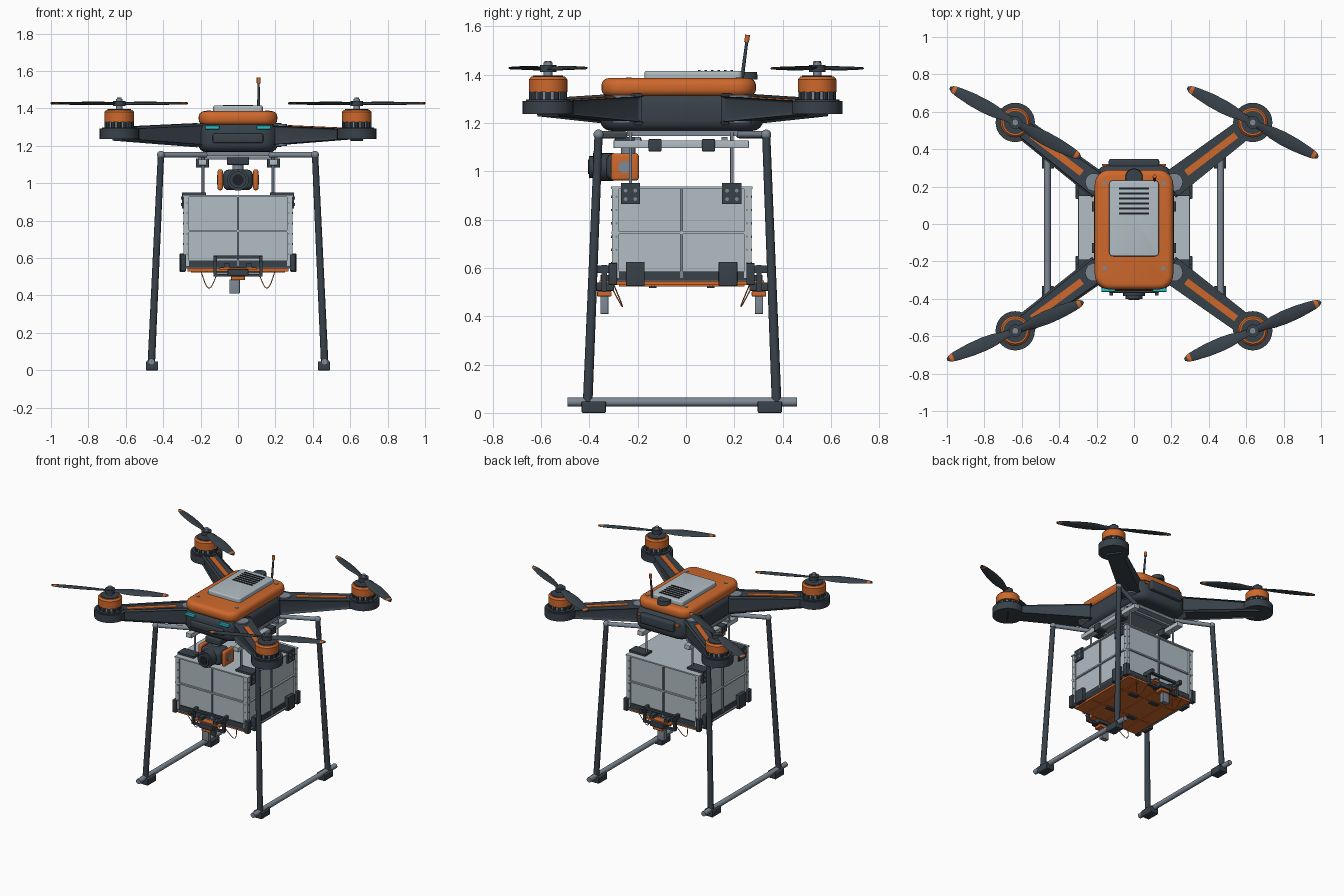
import bpy, bmesh, math
from mathutils import Vector, Matrix

old = bpy.data.objects.get("Cube")
if old:
    bpy.data.objects.remove(old, do_unlink=True)


def material(name, *rgb):
    m = bpy.data.materials.new(name)
    m.use_nodes = True
    m.diffuse_color = (*rgb, 1)
    m.node_tree.nodes["Principled BSDF"].inputs["Base Color"].default_value = (*rgb, 1)
    return m


DARK = material("dark slate", .04, .054, .068)
ORANGE = material("orange", .62, .14, .025)
LIGHT = material("light grey", .44, .51, .55)
STEEL = material("steel grey", .21, .25, .30)
BLACK = material("near black", .012, .015, .02)
CYAN = material("cyan light", .02, .5, .58)


def finish(name, bm, *mats):
    bmesh.ops.recalc_face_normals(bm, faces=bm.faces)
    me = bpy.data.meshes.new(name)
    bm.to_mesh(me)
    bm.free()
    for m in mats:
        me.materials.append(m)
    ob = bpy.data.objects.new(name, me)
    bpy.context.collection.objects.link(ob)
    return ob


def box(name, center, size, mat, bevel=0, corner=0):
    """Box with optional rounded vertical corners and rounded rims."""
    bm = bmesh.new()
    bmesh.ops.create_cube(bm, size=1)
    bmesh.ops.scale(bm, vec=size, verts=bm.verts)
    if corner:
        up = [e for e in bm.edges if abs(e.verts[0].co.z - e.verts[1].co.z) > 1e-4]
        bmesh.ops.bevel(bm, geom=up, offset=corner, segments=6, profile=.5, affect='EDGES')
    if bevel:
        rim = [e for e in bm.edges if not corner or
               abs(e.verts[0].co.z - e.verts[1].co.z) < 1e-4]
        bmesh.ops.bevel(bm, geom=rim, offset=bevel, segments=4, profile=.5, affect='EDGES')
    bmesh.ops.translate(bm, vec=center, verts=bm.verts)
    return finish(name, bm, mat)


def rod(name, a, b, r, mat, r2=None, sides=20):
    a, b = Vector(a), Vector(b)
    bm = bmesh.new()
    turn = (b - a).to_track_quat('Z', 'Y').to_matrix().to_4x4()
    bmesh.ops.create_cone(bm, cap_ends=True, segments=sides, radius1=r,
                          radius2=r if r2 is None else r2, depth=(b - a).length,
                          matrix=Matrix.Translation((a + b) / 2) @ turn)
    return finish(name, bm, mat)


def disc(name, x, y, z0, z1, r, mat, r2=None, sides=32):
    return rod(name, (x, y, z0), (x, y, z1), r, mat, r2, sides)


def ball(name, center, r, mat, squash=1):
    bm = bmesh.new()
    bmesh.ops.create_uvsphere(bm, u_segments=20, v_segments=12, radius=r)
    bmesh.ops.scale(bm, vec=(1, 1, squash), verts=bm.verts)
    bmesh.ops.translate(bm, vec=center, verts=bm.verts)
    return finish(name, bm, mat)


def beam(name, a, b, size_a, size_b, mat, bevel=0):
    """Tapered beam from a to b; sizes are (width, height) at each end."""
    a, b = Vector(a), Vector(b)
    side = (b - a).cross(Vector((0, 0, 1))).normalized()
    bm = bmesh.new()
    bmesh.ops.create_cube(bm, size=1)
    for v in bm.verts:
        end, (w, h) = (a, size_a) if v.co.x < 0 else (b, size_b)
        v.co = end + side * w * v.co.y + Vector((0, 0, h * v.co.z))
    if bevel:
        bmesh.ops.bevel(bm, geom=bm.edges[:], offset=bevel, segments=3, profile=.5,
                        affect='EDGES')
    return finish(name, bm, mat)


def propeller(name, x, y, z, angle):
    """Two lens-section blades with an orange band near each tip."""
    stations = [(.015, .035), (.07, .045), (.12, .066), (.18, .075), (.26, .071),
                (.33, .056), (.36, .047), (.38, .036), (.396, .012)]
    bm = bmesh.new()
    for flip in (0, math.pi):
        rings = []
        for r, chord in stations:
            pitch = math.radians(16 - 30 * r)
            ring = []
            for k in range(8):
                t = k * math.tau / 8
                u, w = math.cos(t) * chord / 2, math.sin(t) * .006
                p = Vector((r, u * math.cos(pitch), u * math.sin(pitch) + w))
                ring.append(bm.verts.new(Matrix.Rotation(angle + flip, 3, 'Z') @ p))
            rings.append(ring)
        for i, (p, q) in enumerate(zip(rings, rings[1:])):
            for k in range(8):
                f = bm.faces.new((p[k], p[k - 1], q[k - 1], q[k]))
                f.material_index = int(i == len(stations) - 3)
        bm.faces.new(rings[0])
        bm.faces.new(rings[-1])
    bmesh.ops.translate(bm, vec=(x, y, z), verts=bm.verts)
    return finish(name, bm, DARK, ORANGE)


# Body
box("hull", (0, -.018, 1.245), (.43, .675, .155), DARK, .045, .09)
box("top_shell", (0, -.03, 1.348), (.42, .64, .075), ORANGE, .03, .08)
box("top_panel", (0, .03, 1.395), (.265, .405, .04), LIGHT, .008, .02)
for i in range(6):
    box("vent_slot", (0, .055 + i * .027, 1.416), (.16, .011, .006), BLACK)
disc("gps_puck", 0, .25, 1.38, 1.412, .047, DARK, .044)
box("rear_bumper", (0, .325, 1.27), (.27, .045, .07), DARK, .012)
box("nose_plate", (0, -.355, 1.24), (.27, .03, .05), DARK, .01)
box("belly_plate", (0, -.015, 1.158), (.38, .46, .024), STEEL)
rod("antenna", (.11, .23, 1.37), (.11, .252, 1.54), .008, DARK, .006)
rod("antenna_tip", (.11, .251, 1.535), (.11, .255, 1.565), .010, ORANGE)
for s in (-1, 1):
    box("head_light", (s * .137, -.352, 1.298), (.075, .022, .02), CYAN, .004)
    box("tail_light", (s * .14, .316, 1.285), (.06, .012, .018), ORANGE, .003)
    for y in (-.237, .22):
        disc("shell_screw", s * .157, y, 1.38, 1.389, .012, STEEL, sides=12)

# Arms, motors, propellers, landing legs
for s in (-1, 1):
    for end, motor_y, root_y, spin in (("front", -.571, -.25, 23), ("rear", .543, .215, 152)):
        mx = s * .635
        d = 1 if end == "rear" else -1
        root = Vector((s * .19, root_y - d * .01, 1.257))
        hub = Vector((mx, motor_y, 1.264))
        beam(end + "_arm", root, hub, (.12, .105), (.085, .05), DARK, .012)
        lift = Vector((0, 0, .053))
        hub_lift = Vector((0, 0, .026))
        p = (root + lift).lerp(hub + hub_lift, .2)
        q = (root + lift).lerp(hub + hub_lift, .8)
        beam(end + "_arm_stripe", p, q, (.036, .008), (.036, .008), ORANGE)
        disc(end + "_arm_joint", s * .215, root_y + d * .01, 1.2, 1.316, .046, STEEL)
        disc("motor_pod", mx, motor_y, 1.237, 1.292, .105, DARK)
        disc("motor_pod_lid", mx, motor_y, 1.29, 1.298, .092, DARK)
        disc("motor_stator", mx, motor_y, 1.29, 1.335, .066, STEEL)
        for k in range(12):
            t = k * math.tau / 12
            disc("stator_post", mx + .067 * math.cos(t), motor_y + .067 * math.sin(t),
                 1.295, 1.335, .011, DARK, sides=8)
        disc("motor_bell", mx, motor_y, 1.328, 1.38, .08, ORANGE)
        disc("motor_bell_top", mx, motor_y, 1.38, 1.392, .08, ORANGE, .07)
        disc("motor_cap", mx, motor_y, 1.385, 1.397, .062, DARK)
        disc("propeller_shaft", mx, motor_y, 1.39, 1.45, .018, STEEL)
        disc("propeller_hub", mx, motor_y, 1.412, 1.44, .034, DARK)
        disc("propeller_nut", mx, motor_y, 1.44, 1.457, .015, STEEL, sides=6)
        propeller(end + "_propeller", mx, motor_y, 1.427, math.radians(spin))
        # Leg runs out under the arm, then down to the skid
        knee = (s * .412, -.362 if d < 0 else .332, 1.152)
        foot = (s * .463, -.407 if d < 0 else .375, .045)
        rod("leg_brace", (s * .17, root_y + d * .005, 1.152), knee, .015, STEEL)
        ball("leg_knee", knee, .021, STEEL)
        rod(end + "_leg", foot, knee, .020, DARK, .017)
        box("foot_block", (s * .46, -.382 if d < 0 else .347, .024), (.066, .1, .048), DARK, .005)
    rod("skid", (s * .463, -.49, .045), (s * .463, .46, .045), .018, STEEL)

# Payload rails and hanger rods
for s in (-1, 1):
    box("payload_rail", (s * .19, -.02, 1.112), (.045, .56, .032), LIGHT, .003)
    for y in (-.128, .093):
        box("rail_clamp", (s * .19, y, 1.108), (.07, .055, .05), DARK, .004)
    for y in (-.23, .19):
        rod("hanger_rod", (s * .187, y, .93), (s * .187, y, 1.16), .007, STEEL)
        box("hanger_foot", (s * .235, y, .944), (.13, .08, .014), DARK)
        box("hanger_plate", (s * .293, y, .905), (.012, .08, .08), DARK)
        for dy in (-.02, .02):
            for z in (.885, .92):
                rod("plate_bolt", (s * .298, y + dy, z), (s * .304, y + dy, z), .008, STEEL, sides=8)
for y in (-.2, .16):
    box("rail_cross_bar", (0, y, 1.135), (.42, .025, .014), STEEL)

# Camera gimbal
box("gimbal_mount", (0, -.24, 1.12), (.12, .11, .045), DARK, .008)
disc("gimbal_neck", 0, -.24, 1.06, 1.12, .03, STEEL)
box("camera_body", (0, -.265, 1.018), (.16, .13, .11), DARK, .03)
rod("camera_barrel", (0, -.3, 1.018), (0, -.385, 1.018), .058, DARK)
rod("camera_lens_ring", (0, -.38, 1.018), (0, -.402, 1.018), .045, DARK)
rod("camera_lens", (0, -.4, 1.018), (0, -.405, 1.018), .03, BLACK)
for s in (-1, 1):
    box("camera_cheek", (s * .095, -.253, 1.018), (.028, .115, .112), ORANGE, .012)
    rod("cheek_pivot", (s * .1, -.255, 1.018), (s * .113, -.255, 1.018), .026, STEEL)

# Cargo box with flanges, ribs and rivets
cy = -.018
box("cargo_box", (0, cy, .745), (.56, .555, .375), LIGHT)
box("cargo_top_flange", (0, cy, .932), (.592, .585, .009), LIGHT)
box("cargo_mid_flange", (0, cy, .745), (.585, .58, .01), LIGHT)
box("cargo_lower_band", (0, cy, .568), (.574, .57, .036), DARK)
box("cargo_lower_flange", (0, cy, .547), (.6, .59, .008), STEEL)
box("cargo_tray", (0, cy, .536), (.54, .57, .015), ORANGE)
for x in (-.17, 0, .17):
    box("tray_rib", (x, cy, .528), (.014, .52, .008), ORANGE)
for y in (-.12, .12):
    box("tray_cross_rib", (0, cy + y, .528), (.5, .014, .008), ORANGE)
    for x in (-.09, .09):
        box("tray_hinge", (x, cy + y, .524), (.07, .03, .014), DARK)
for s in (-1, 1):
    box("side_rib", (s * .283, cy, .745), (.012, .012, .375), STEEL)
    box("end_rib", (0, cy + s * .281, .745), (.012, .012, .375), STEEL)
    for t in (-1, 1):
        box("corner_post", (s * .276, cy + t * .274, .745), (.03, .03, .375), LIGHT)
        box("corner_bumper", (s * .292, cy + t * .285, .575), (.03, .035, .09), DARK, .003)
        box("side_latch", (s * .297, cy + t * .192, .575), (.03, .078, .1), DARK, .004)
        for k in range(6):
            z = .62 + k * .055
            rod("side_rivet", (s * .288, cy + t * .27, z), (s * .294, cy + t * .27, z), .005, STEEL, sides=6)
            rod("end_rivet", (s * .272, cy + t * .286, z), (s * .272, cy + t * .292, z), .005, STEEL, sides=6)

# Release latches at both ends, with sagging cords
for t in (-1, 1):
    y = cy + t * .32
    for z in (.508, .605):
        box("latch_bar", (0, y, z), (.26, .018, .016), DARK)
    for s in (-1, 1):
        box("latch_post", (s * .122, y, .557), (.016, .022, .11), DARK)
        box("latch_strut", (s * .122, cy + t * .315, .595), (.02, .1, .03), DARK)
        box("latch_guide", (s * .06, y - t * .01, .555), (.03, .05, .03), DARK)
        cu = bpy.data.curves.new("release_cord", 'CURVE')
        cu.dimensions, cu.bevel_depth, cu.bevel_resolution = '3D', .0025, 1
        sp = cu.splines.new('POLY')
        sp.points.add(12)
        for k, pt in enumerate(sp.points):
            u = k / 12
            pt.co = (s * (.2 - .085 * u), cy + t * (.285 - .04 * math.sin(math.pi * u)),
                     .54 - .03 * u - .085 * math.sin(math.pi * u), 1)
        cu.materials.append(ORANGE)
        bpy.context.collection.objects.link(bpy.data.objects.new("release_cord", cu))
    box("latch_block", (0, y, .523), (.11, .08, .035), DARK, .004)
    box("latch_tongue", (0, y, .493), (.075, .06, .022), ORANGE, .004)
    box("latch_lip", (0, cy + t * .315, .543), (.2, .05, .012), ORANGE)
    box("latch_pin", (-.018, y, .447), (.055, .034, .075), STEEL, .003)

# Shading
bpy.ops.object.select_all(action='DESELECT')
for ob in bpy.context.scene.objects:
    if ob.type == 'MESH':
        ob.select_set(True)
        bpy.context.view_layer.objects.active = ob
bpy.ops.object.shade_smooth_by_angle(angle=math.radians(35))
